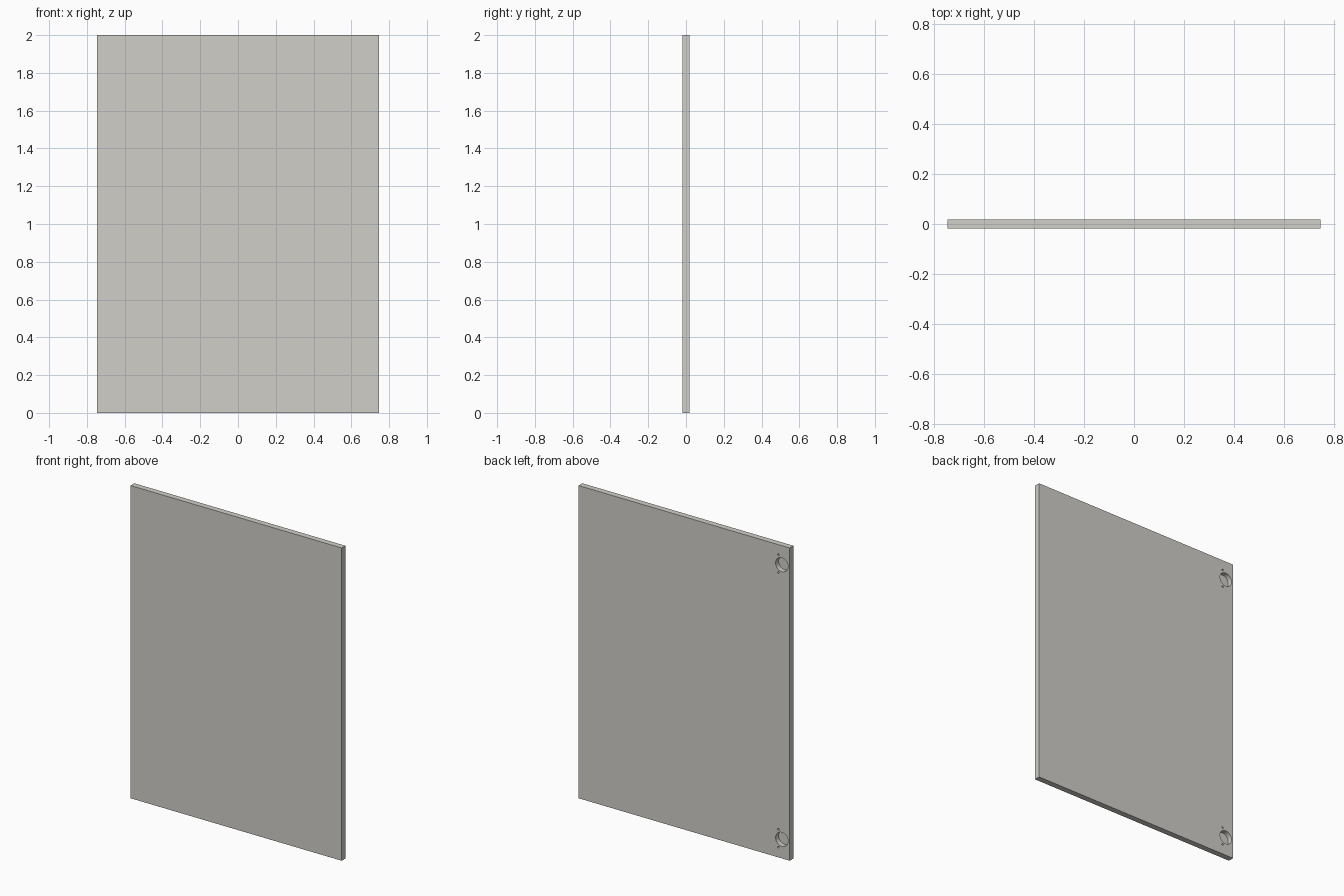
import bpy

cube = bpy.data.objects.get("Cube")
if cube:
    bpy.data.objects.remove(cube, do_unlink=True)

WIDTH, DEPTH, HEIGHT = 1.494, 0.038, 2.0
BACK = DEPTH / 2

# Single warm grey paint
paint = bpy.data.materials.new("warm_grey")
paint.use_nodes = True
colour = (0.63, 0.62, 0.58, 1)
paint.diffuse_color = colour
paint.node_tree.nodes["Principled BSDF"].inputs["Base Color"].default_value = colour

# Door panel
bpy.ops.mesh.primitive_cube_add(size=1, location=(0, 0, HEIGHT / 2))
door = bpy.context.object
door.name = "door_panel"
door.scale = (WIDTH, DEPTH, HEIGHT)
bpy.ops.object.transform_apply(location=True, scale=True)
door.data.materials.append(paint)


def drill(x, z, radius, depth, sides):
    """Cut a blind round hole into the back of the door."""
    bpy.ops.mesh.primitive_cylinder_add(
        vertices=sides, radius=radius, depth=2 * depth,
        location=(x, BACK, z), rotation=(1.5708, 0, 0))
    cutter = bpy.context.object
    cutter.name = "drill_cutter"
    cutter.hide_render = True
    cutter.data.materials.append(paint)
    bpy.context.view_layer.objects.active = door
    mod = door.modifiers.new("drill", "BOOLEAN")
    mod.operation = "DIFFERENCE"
    mod.solver = "EXACT"
    mod.object = cutter
    bpy.ops.object.modifier_apply(modifier=mod.name)
    bpy.data.objects.remove(cutter, do_unlink=True)


# Hinge cups, each with a pair of screw holes
cup_x = -WIDTH / 2 + 0.056
for z in (0.122, HEIGHT - 0.122):
    drill(cup_x, z, 0.044, 0.031, 40)
    for side in (-1, 1):
        drill(cup_x + 0.024, z + side * 0.057, 0.006, 0.025, 16)

# Smooth hole walls, keep the rims and edges sharp
bpy.ops.object.select_all(action="DESELECT")
door.select_set(True)
bpy.context.view_layer.objects.active = door
bpy.ops.object.shade_smooth_by_angle(angle=0.6)
